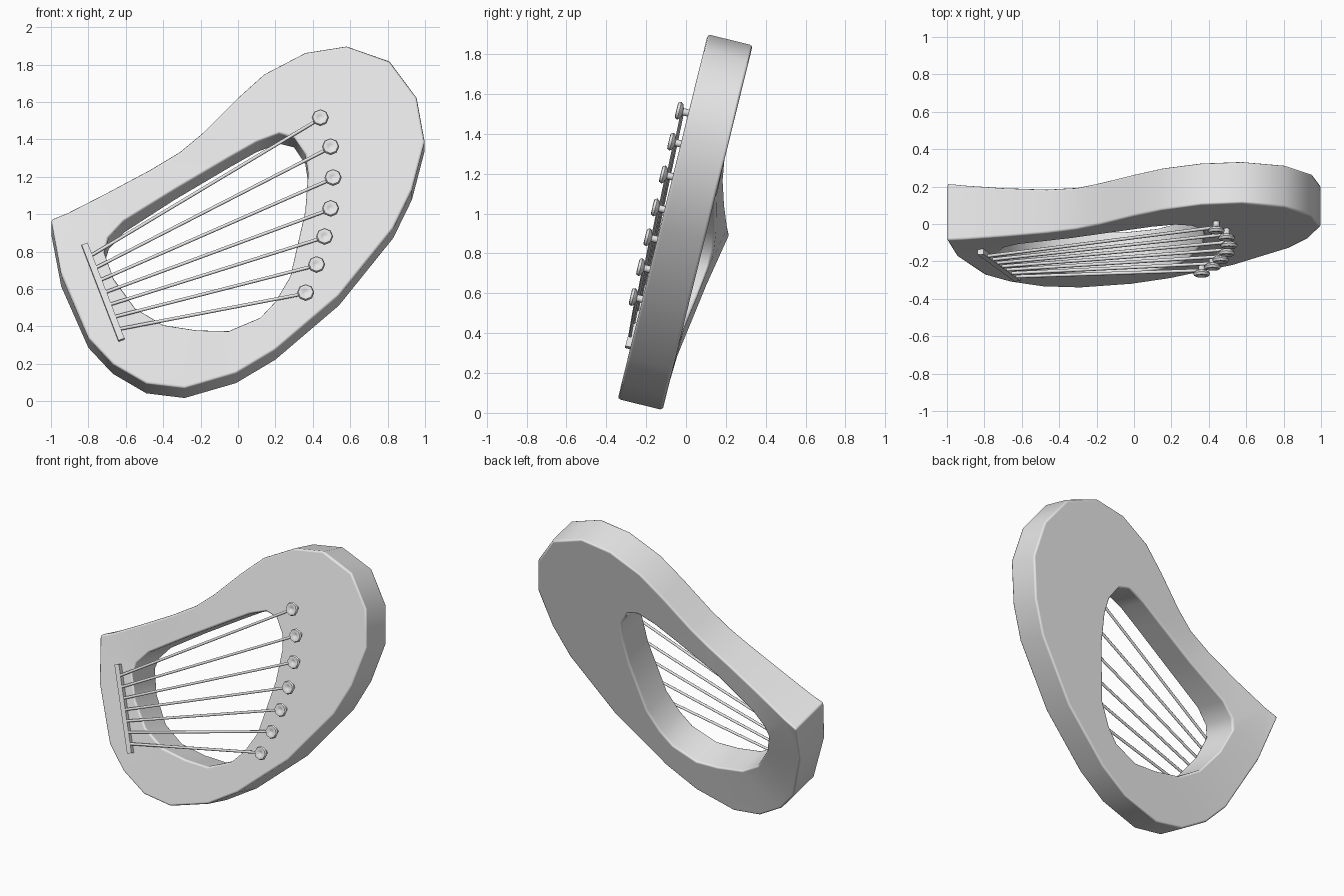
import bpy, bmesh, math
from mathutils import Vector, Matrix

cube = bpy.data.objects.get("Cube")
if cube:
    bpy.data.objects.remove(cube, do_unlink=True)

grey = bpy.data.materials.new("pale grey")
grey.use_nodes = True
grey.diffuse_color = (0.8, 0.8, 0.8, 1)
grey.node_tree.nodes["Principled BSDF"].inputs["Base Color"].default_value = (0.8, 0.8, 0.8, 1)

# The instrument leans back: points are given on its front plane, plus a depth
SLOPE = 0.247
BACKWARD = Vector((0, 1, -SLOPE)).normalized()
CORNER = Vector((-1, 0.98))
THICK = 0.232


def place(x, z, depth=0):
    return Vector((x, -0.345 + (z - 0.06) * SLOPE, z)) + BACKWARD * depth


def bend(x, z):
    """How strongly the shoulder corner sweeps backward at this point."""
    return max(0, 1 - (Vector((x, z)) - CORNER).length / 0.75) ** 1.3


def finish(bm, name, angle):
    bmesh.ops.recalc_face_normals(bm, faces=bm.faces)
    mesh = bpy.data.meshes.new(name)
    bm.to_mesh(mesh)
    bm.free()
    mesh.materials.append(grey)
    obj = bpy.data.objects.new(name, mesh)
    bpy.context.collection.objects.link(obj)
    bpy.ops.object.select_all(action='DESELECT')
    obj.select_set(True)
    bpy.context.view_layer.objects.active = obj
    bpy.ops.object.shade_smooth_by_angle(angle=math.radians(angle))
    return obj


# Body: outline with a hole, filled and extruded backward
outline = [(-1, .98), (-.945, .68), (-.80, .34), (-.67, .20), (-.49, .095), (-.286, .07),
           (-.01, .15), (.20, .275), (.54, .565), (.83, .925), (.93, 1.13), (.998, 1.39),
           (.955, 1.625), (.81, 1.82), (.58, 1.9), (.36, 1.865), (.14, 1.75), (-.01, 1.615),
           (-.19, 1.435), (-.31, 1.335), (-.47, 1.24), (-.69, 1.125), (-.91, 1.015)]
opening = [(-.715, .80), (-.69, .88), (-.61, .965), (-.34, 1.13), (-.05, 1.30), (.10, 1.385),
           (.22, 1.43), (.30, 1.41), (.36, 1.32), (.375, 1.22), (.36, 1.02), (.28, .67),
           (.2, .535), (.12, .45), (-.05, .378), (-.22, .382), (-.40, .41), (-.55, .50), (-.665, .66)]

bm = bmesh.new()
edges = []
for loop in (outline, opening):
    verts = [bm.verts.new((x, 0, z)) for x, z in loop]
    edges += [bm.edges.new((a, b)) for a, b in zip(verts, verts[1:] + verts[:1])]
bmesh.ops.triangle_fill(bm, edges=edges, use_beauty=True, use_dissolve=False)
front = list(bm.verts)
result = bmesh.ops.extrude_face_region(bm, geom=list(bm.faces), use_keep_orig=True)
back = [v for v in result["geom"] if isinstance(v, bmesh.types.BMVert)]
for group, depth, sweep in ((front, 0, 0.031), (back, THICK, 0.116)):
    for v in group:
        x, _, z = v.co
        v.co = place(x, z, depth + sweep * bend(x, z))
body = finish(bm, "body", 45)
bevel = body.modifiers.new("soft rim", 'BEVEL')
bevel.width = 0.014
bevel.segments = 2
bevel.limit_method = 'ANGLE'
bevel.angle_limit = math.radians(55)
bevel.harden_normals = True


# Helper: a straight bar or rod between two points
def rod(name, a, b, radius, sides, angle=50):
    bm = bmesh.new()
    axis = b - a
    side = axis.cross(BACKWARD).normalized()
    up = side.cross(axis.normalized())
    frame = Matrix((side, up, axis.normalized())).transposed().to_4x4()
    frame.translation = (a + b) / 2
    spin = Matrix.Rotation(math.pi / sides, 4, 'Z')
    bmesh.ops.create_cone(bm, cap_ends=True, segments=sides, radius1=radius, radius2=radius,
                          depth=axis.length, matrix=frame @ spin)
    return finish(bm, name, angle)


# Bridge bar
top, bottom = place(-.82, .84, .006), place(-.623, .325, -.010)
rod("bridge", top, bottom, 0.024, 4, 30)


# Tuning peg: a lathed stem with a shallow dished head
def peg(name, x, z):
    profile = [(0, .02), (.018, .02), (.018, -.028), (.038, -.036), (.046, -.047),
               (.040, -.060), (.030, -.062), (.012, -.050), (0, -.048)]
    bm = bmesh.new()
    verts = [bm.verts.new((r, 0, d)) for r, d in profile]
    lines = [bm.edges.new(pair) for pair in zip(verts, verts[1:])]
    bmesh.ops.spin(bm, geom=verts + lines, axis=(0, 0, 1), cent=(0, 0, 0),
                   angle=math.tau, steps=8, use_merge=True)
    bmesh.ops.remove_doubles(bm, verts=bm.verts, dist=0.0005)
    rise = Vector((1, 0, 0)).cross(BACKWARD)
    frame = Matrix((Vector((1, 0, 0)), -rise, BACKWARD)).transposed()
    if frame.determinant() < 0:
        frame = Matrix((Vector((1, 0, 0)), rise, BACKWARD)).transposed()
    frame = frame.to_4x4()
    frame.translation = place(x, z)
    bmesh.ops.transform(bm, matrix=frame, verts=bm.verts)
    finish(bm, name, 50)


# Seven pegs, each with a string running to the bridge
pegs = [(.44, 1.505), (.495, 1.35), (.508, 1.185), (.495, 1.02), (.463, .87), (.42, .72), (.362, .57)]
for i, (x, z) in enumerate(pegs):
    peg(f"peg_{i + 1}", x, z)
    start = top.lerp(bottom, 0.13 + 0.127 * i) - BACKWARD * 0.008
    rod(f"string_{i + 1}", start, place(x, z, -0.03), 0.009, 8)
